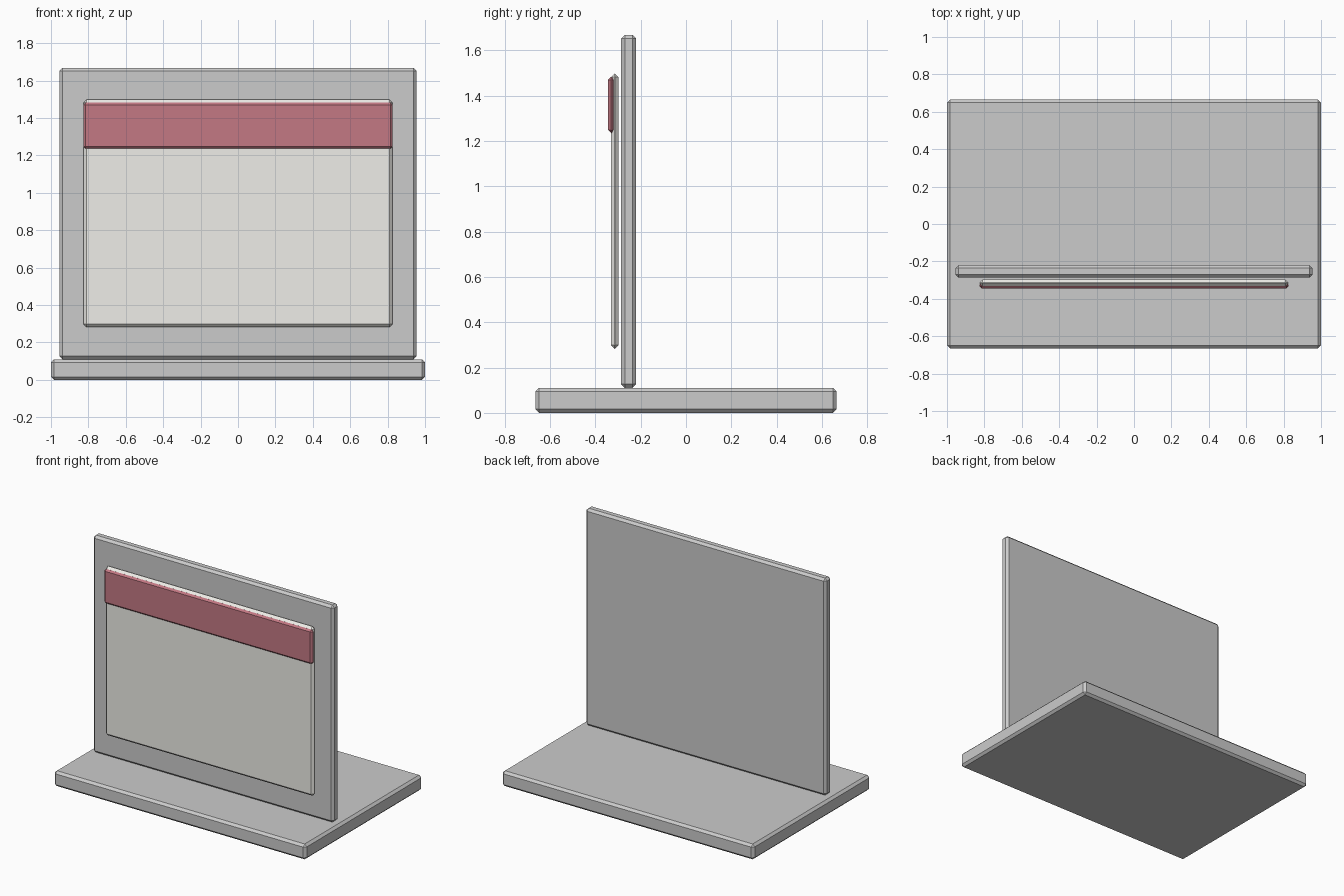
import bpy

if "Cube" in bpy.data.objects:
    bpy.data.objects.remove(bpy.data.objects["Cube"])


def material(name, color):
    m = bpy.data.materials.new(name)
    m.diffuse_color = (*color, 1)
    m.use_nodes = True
    m.node_tree.nodes["Principled BSDF"].inputs["Base Color"].default_value = m.diffuse_color
    return m


def slab(name, x, y, z, bevel, mat=None):
    """Chamfered box spanning the given (min, max) ranges."""
    spans = (x, y, z)
    bpy.ops.mesh.primitive_cube_add(size=1, location=[(a + b) / 2 for a, b in spans])
    ob = bpy.context.object
    ob.name = name
    ob.scale = [b - a for a, b in spans]
    bpy.ops.object.transform_apply(location=False, rotation=False, scale=True)
    mod = ob.modifiers.new("chamfer", 'BEVEL')
    mod.width = bevel
    mod.segments = 1
    mod.limit_method = 'NONE'
    if mat:
        ob.data.materials.append(mat)
    return ob


paper = material("paper", (0.86, 0.85, 0.81))
red = material("red", (0.55, 0.19, 0.23))

# Foot plate and upright board
slab("base", (-1, 1), (-0.665, 0.665), (0, 0.11), 0.0165)
slab("back_board", (-0.955, 0.955), (-0.286, -0.22), (0.11, 1.668), 0.0165)

# Sheet on the front of the board with its coloured heading band
slab("sheet", (-0.827, 0.827), (-0.331, -0.298), (0.283, 1.498), 0.016, paper)
slab("heading_band", (-0.827, 0.827), (-0.344, -0.314), (1.236, 1.482), 0.0125, red)
